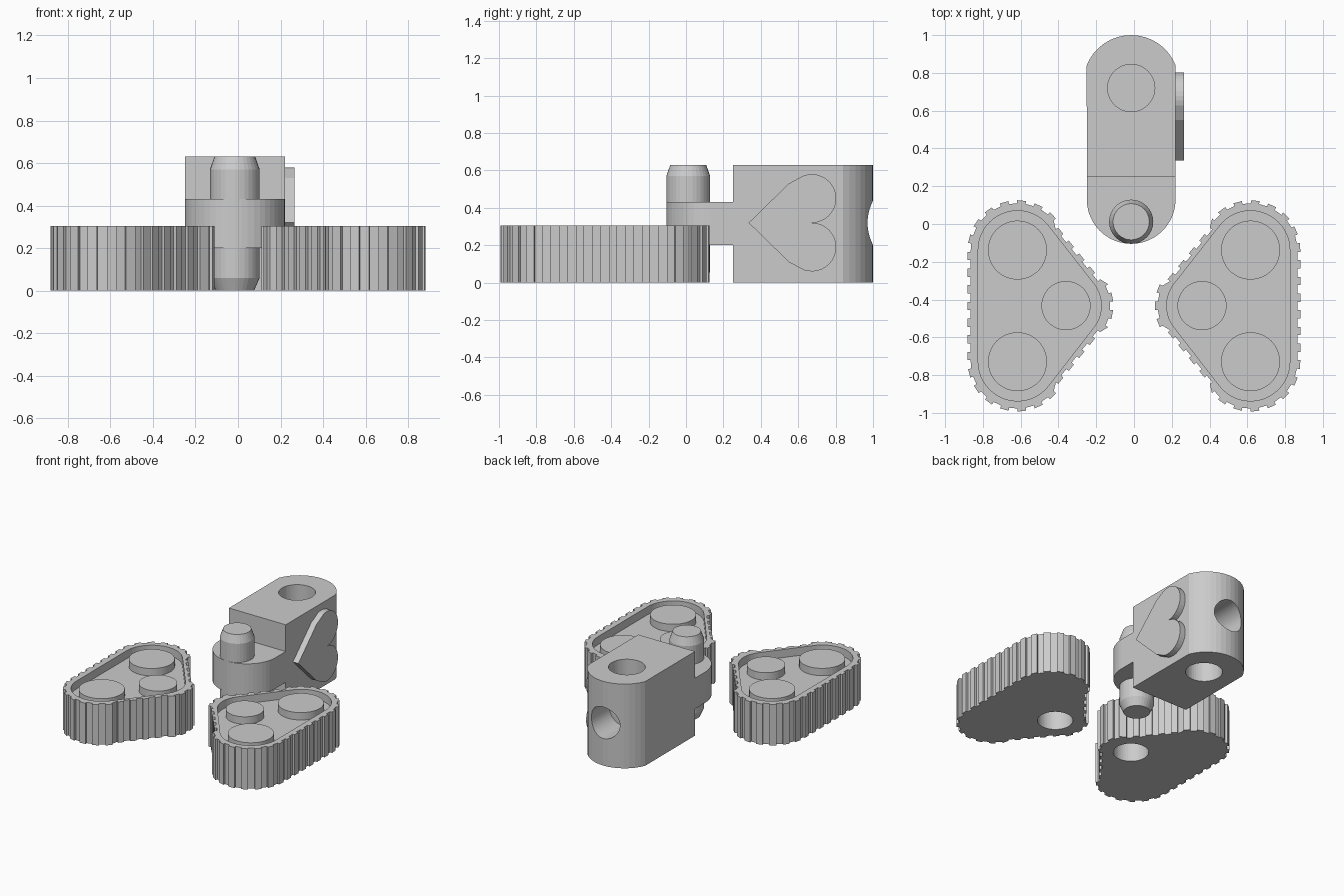
import bpy, bmesh
from math import sin, cos, pi, radians
from mathutils import Vector
from mathutils.geometry import convex_hull_2d

if "Cube" in bpy.data.objects:
    bpy.data.objects.remove(bpy.data.objects["Cube"], do_unlink=True)

grey = bpy.data.materials.new("plain_grey")
grey.use_nodes = True
grey.diffuse_color = (0.6, 0.6, 0.6, 1)
grey.node_tree.nodes["Principled BSDF"].inputs["Base Color"].default_value = (0.6, 0.6, 0.6, 1)

AXES = {"x": lambda u, v, w: (w, u, v),
        "y": lambda u, v, w: (u, w, v),
        "z": lambda u, v, w: (u, v, w)}


def loft(name, rings, axis="z"):
    """Solid from a stack of (outline, level) rings along one axis."""
    bm = bmesh.new()
    place = AXES[axis]
    loops = [[bm.verts.new(place(p[0], p[1], w)) for p in pts] for pts, w in rings]
    bm.faces.new(loops[0])
    bm.faces.new(loops[-1])
    n = len(loops[0])
    for a, b in zip(loops, loops[1:]):
        for i in range(n):
            j = (i + 1) % n
            bm.faces.new((a[i], a[j], b[j], b[i]))
    bmesh.ops.recalc_face_normals(bm, faces=bm.faces)
    mesh = bpy.data.meshes.new(name)
    bm.to_mesh(mesh)
    bm.free()
    mesh.materials.append(grey)
    ob = bpy.data.objects.new(name, mesh)
    bpy.context.collection.objects.link(ob)
    return ob


def arc(cx, cy, r, a0, a1, n):
    angles = [radians(a0 + (a1 - a0) * i / n) for i in range(n + 1)]
    return [Vector((cx + r * cos(a), cy + r * sin(a))) for a in angles]


def circle(cx, cy, r, n=48):
    return arc(cx, cy, r, 0, 360, n)[:-1]


def carve(ob, *cutters):
    """Cut the cutters out of the object, then discard them."""
    for c in cutters:
        c.hide_render = True
        mod = ob.modifiers.new("cut", "BOOLEAN")
        mod.operation = "DIFFERENCE"
        mod.solver = "EXACT"
        mod.object = c
    bpy.context.view_layer.update()
    deps = bpy.context.evaluated_depsgraph_get()
    mesh = bpy.data.meshes.new_from_object(ob.evaluated_get(deps))
    ob.modifiers.clear()
    ob.data = mesh
    for c in cutters:
        bpy.data.objects.remove(c, do_unlink=True)


# Track units: rounded triangle belts around three wheels
WHEEL_X, WHEEL_YS = 0.617, (-0.138, -0.729)
NOSE_X, NOSE_Y = 0.36, -0.432


def belt_outline(side, r_wheel, r_nose):
    pts = circle(side * NOSE_X, NOSE_Y, r_nose)
    for y in WHEEL_YS:
        pts += circle(side * WHEEL_X, y, r_wheel)
    return [pts[i] for i in convex_hull_2d(pts)]


def toothed(outline, teeth, depth, slack):
    """Raise square teeth along the outline; long slanted runs sag inward."""
    edges = list(zip(outline, outline[1:] + outline[:1]))
    turn = 1 if sum(a.x * b.y - b.x * a.y for a, b in edges) > 0 else -1
    step = sum((b - a).length for a, b in edges) / (2 * teeth)
    pts, travelled, k = [], 0.0, 0
    for a, b in edges:
        length = (b - a).length
        d = (b - a).normalized()
        normal = Vector((d.y, -d.x)) * turn
        sag = slack if length > 0.2 and abs(d.x) > 0.1 else 0
        while k < 2 * teeth and k * step < travelled + length:
            p = a + d * (k * step - travelled) - normal * sag
            pair = [p, p + normal * depth]
            pts += pair if k % 2 == 0 else pair[::-1]
            k += 1
        travelled += length
    return pts


for side, label in ((1, "left"), (-1, "right")):
    outer = toothed(belt_outline(side, 0.248, 0.235), 33, 0.016, 0.022)
    track = loft(label + "_track", [(outer, 0), (outer, 0.305)])
    inner = belt_outline(side, 0.208, 0.187)
    recess = loft("recess_cutter", [(inner, 0.245), (inner, 0.4)])
    socket = circle(side * 0.335, NOSE_Y, 0.12)
    carve(track, recess, loft("socket_cutter", [(socket, -0.1), (socket, 0.2)]))
    # Wheel faces standing on the recess floor
    spots = [("rear_wheel", WHEEL_X, WHEEL_YS[0], 0.156),
             ("front_wheel", WHEEL_X, WHEEL_YS[1], 0.156),
             ("nose_wheel", NOSE_X, NOSE_Y, 0.13)]
    for part, x, y, r in spots:
        disc = circle(side * x, y, r)
        loft(label + "_" + part, [(disc, 0.24), (disc, 0.3)])

# Leg block with a rounded back and blind sockets above, below and behind
CX, HALF = -0.015, 0.235
back = arc(CX, 0.747, 0.253, 21.6, 158.4, 16)
block_plan = [(CX - HALF, 0.25), (CX + HALF, 0.25)] + back
block = loft("leg_block", [(block_plan, 0), (block_plan, 0.63)])
bore = circle(CX, 0.72, 0.125)
back_bore = circle(CX, 0.32, 0.118)
carve(block,
      loft("lower_bore_cutter", [(bore, -0.1), (bore, 0.195)]),
      loft("upper_bore_cutter", [(bore, 0.445), (bore, 0.8)]),
      loft("back_bore_cutter", [(back_bore, 0.76), (back_bore, 1.2)], "y"))

# Hinge arm with a rounded front
arm_plan = [(CX + HALF, 0.25), (CX - HALF, 0.25)] + arc(CX, 0.13, HALF, 180, 360, 24)
loft("hinge_arm", [(arm_plan, 0.2), (arm_plan, 0.43)])

# Hinge pins above and below the arm, tapered at the tips
for name, levels in (("upper_pin", ((0.117, 0.43), (0.117, 0.57), (0.096, 0.63))),
                     ("lower_pin", ((0.117, 0.2), (0.117, 0.06), (0.09, 0.0)))):
    loft(name, [(circle(CX, 0.012, r, 32), z) for r, z in levels])

# Raised heart on the left side of the block
lobe = arc(0.673, 0.45, 0.13, 110, -90, 18)
upper = [Vector((0.55, 0.53))] + lobe
lower = [Vector((p.x, 0.64 - p.y)) for p in reversed(upper[:-1])]
heart = [Vector((0.335, 0.32))] + upper + lower
loft("heart_badge", [(heart, 0.215), (heart, 0.265)], "x")
